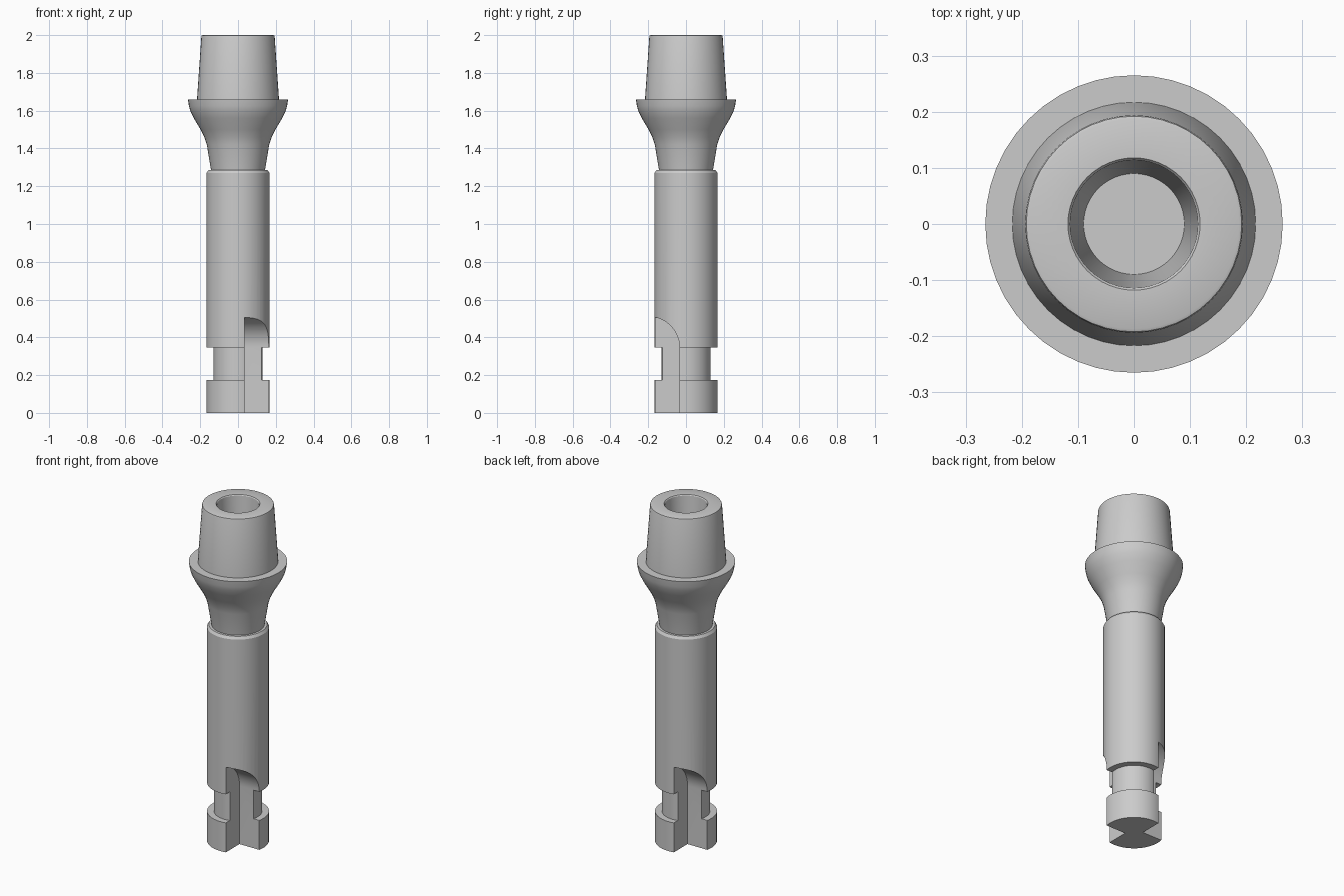
import bpy, bmesh, math
from mathutils import Matrix

if "Cube" in bpy.data.objects:
    bpy.data.objects.remove(bpy.data.objects["Cube"])

SIDES = 48

steel = bpy.data.materials.new("grey metal")
steel.use_nodes = True
grey = (0.6, 0.6, 0.6, 1)
steel.diffuse_color = grey
steel.node_tree.nodes["Principled BSDF"].inputs["Base Color"].default_value = grey


def add_object(name, bm):
    bmesh.ops.recalc_face_normals(bm, faces=bm.faces)
    mesh = bpy.data.meshes.new(name)
    bm.to_mesh(mesh)
    bm.free()
    mesh.materials.append(steel)
    obj = bpy.data.objects.new(name, mesh)
    bpy.context.collection.objects.link(obj)
    return obj


def lathe(name, profile):
    """Closed solid of revolution; the profile starts and ends on the axis."""
    bm = bmesh.new()
    verts = [bm.verts.new((r, 0, z)) for r, z in profile]
    edges = [bm.edges.new(pair) for pair in zip(verts, verts[1:])]
    bmesh.ops.spin(bm, geom=verts + edges, cent=(0, 0, 0), axis=(0, 0, 1),
                   angle=math.tau, steps=SIDES, use_merge=True)
    bmesh.ops.remove_doubles(bm, verts=bm.verts, dist=1e-5)
    return add_object(name, bm)


# Stepped shank, flared collar and hollow tapered post
shank = [(0, 0), (0.167, 0), (0.167, 0.175), (0.13, 0.175), (0.13, 0.345),
         (0.167, 0.345), (0.167, 1.27), (0.157, 1.285)]
collar = [(0.143, 1.285), (0.165, 1.42), (0.178, 1.46), (0.198, 1.5),
          (0.234, 1.56), (0.253, 1.6), (0.26, 1.625), (0.265, 1.66)]
post = [(0.217, 1.66), (0.194, 1.992), (0.192, 1.998), (0.187, 2)]
bore = [(0.118, 2), (0.114, 1.995), (0.09, 1.66), (0, 1.66)]
body = lathe("abutment_body", shank + collar + post + bore)

# Cutter with a rounded top, used for the two opposite notches
INNER, RADIUS, TOP = 0.034, 0.165, 0.345
outline = [(-0.4, -0.1), (-INNER, -0.1)]
for i in range(17):
    a = math.pi / 2 * i / 16
    outline.append((-INNER - RADIUS + RADIUS * math.cos(a), TOP + RADIUS * math.sin(a)))
outline.append((-0.4, TOP + RADIUS))


def notch_cutter(turn):
    bm = bmesh.new()
    face = bm.faces.new([bm.verts.new((INNER, y, z)) for y, z in outline])
    out = bmesh.ops.extrude_face_region(bm, geom=[face])["geom"]
    bmesh.ops.translate(bm, vec=(0.4, 0, 0),
                        verts=[v for v in out if isinstance(v, bmesh.types.BMVert)])
    bmesh.ops.rotate(bm, verts=bm.verts, cent=(0, 0, 0),
                     matrix=Matrix.Rotation(turn, 3, 'Z'))
    cutter = add_object("notch_cutter", bm)
    cutter.hide_render = True
    return cutter


bpy.ops.object.select_all(action='DESELECT')
bpy.context.view_layer.objects.active = body
body.select_set(True)
for turn in (0, math.pi):
    cutter = notch_cutter(turn)
    cut = body.modifiers.new("notch", 'BOOLEAN')
    cut.operation, cut.solver, cut.object = 'DIFFERENCE', 'EXACT', cutter
    bpy.ops.object.modifier_apply(modifier=cut.name)
    bpy.data.objects.remove(cutter)

bpy.ops.object.shade_smooth_by_angle(angle=math.radians(30))
